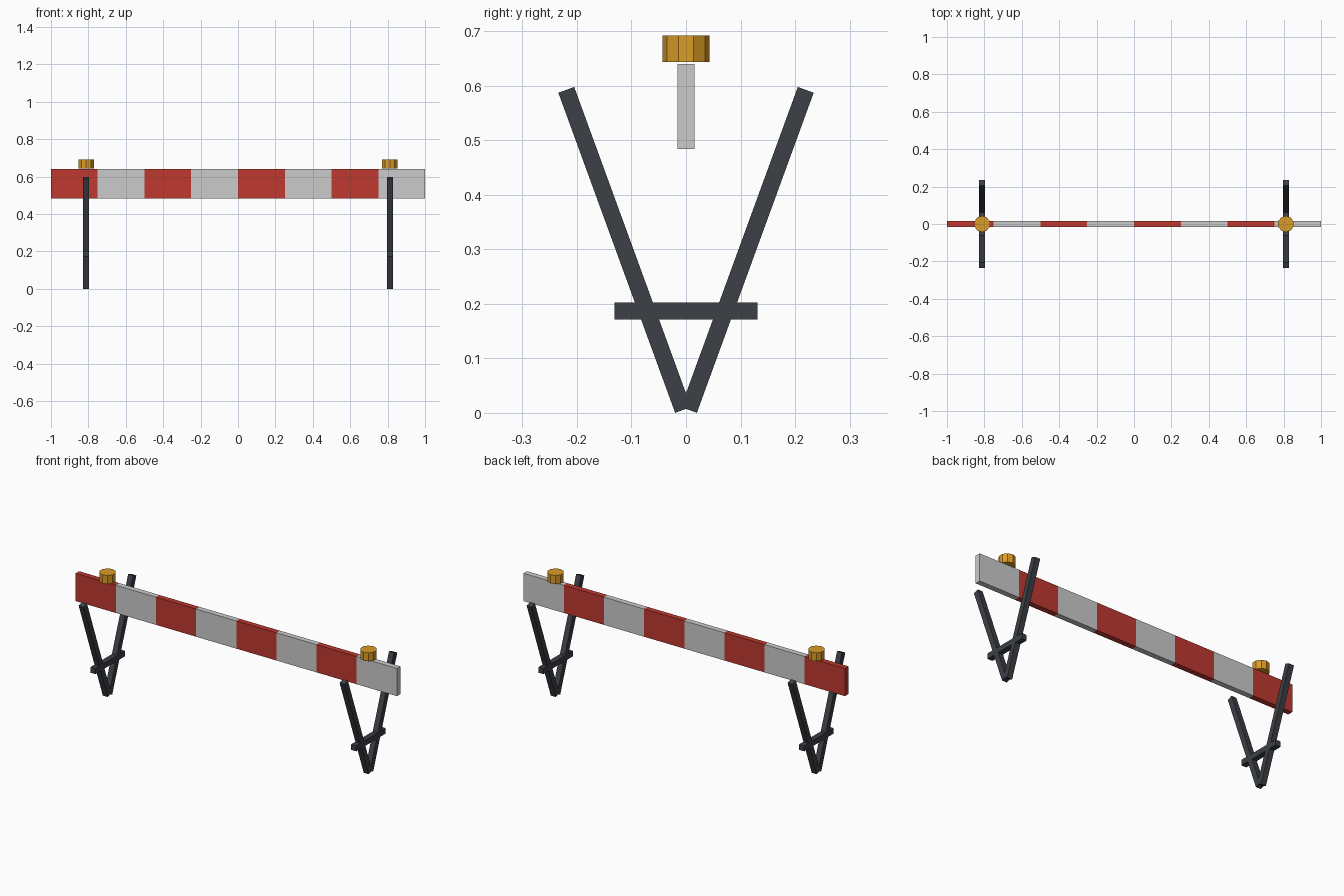
import bpy
from math import radians

if "Cube" in bpy.data.objects:
    bpy.data.objects.remove(bpy.data.objects["Cube"])

def material(name, rgb):
    m = bpy.data.materials.new(name)
    m.diffuse_color = (*rgb, 1)
    m.use_nodes = True
    m.node_tree.nodes["Principled BSDF"].inputs["Base Color"].default_value = m.diffuse_color
    return m

RED = material("red", (0.52, 0.04, 0.03))
WHITE = material("white", (0.65, 0.65, 0.62))
DARK = material("dark_steel", (0.045, 0.05, 0.06))
AMBER = material("amber", (0.70, 0.33, 0.02))

def finish(name, mat):
    ob = bpy.context.object
    ob.name = name
    ob.data.materials.append(mat)
    return ob

def box(name, loc, size, mat, tilt=0):
    bpy.ops.mesh.primitive_cube_add(size=1, location=loc, rotation=(tilt, 0, 0))
    ob = finish(name, mat)
    ob.scale = size
    return ob

# Striped board: eight alternating segments
STRIPES = 8
w = 2 / STRIPES
for i in range(STRIPES):
    box(f"board_stripe_{i + 1}", (-1 + w * (i + 0.5), 0, 0.562), (w, 0.031, 0.156),
        WHITE if i % 2 else RED)

# Trestle and warning lamp at each end
T = 0.031
for side, x in (("left", -0.812), ("right", 0.812)):
    # Splayed legs forming a V
    for end, s in (("front", -1), ("back", 1)):
        box(f"{side}_{end}_leg", (x, s * 0.1125, 0.299), (T, T, 0.625), DARK, -s * radians(20.05))
    # Cross bar
    box(f"{side}_cross_bar", (x, 0, 0.187), (T, 0.262, T), DARK)
    # Lamp
    bpy.ops.mesh.primitive_cylinder_add(vertices=10, radius=0.0435, depth=0.048,
                                        location=(x, 0, 0.668))
    finish(f"{side}_lamp", AMBER)
